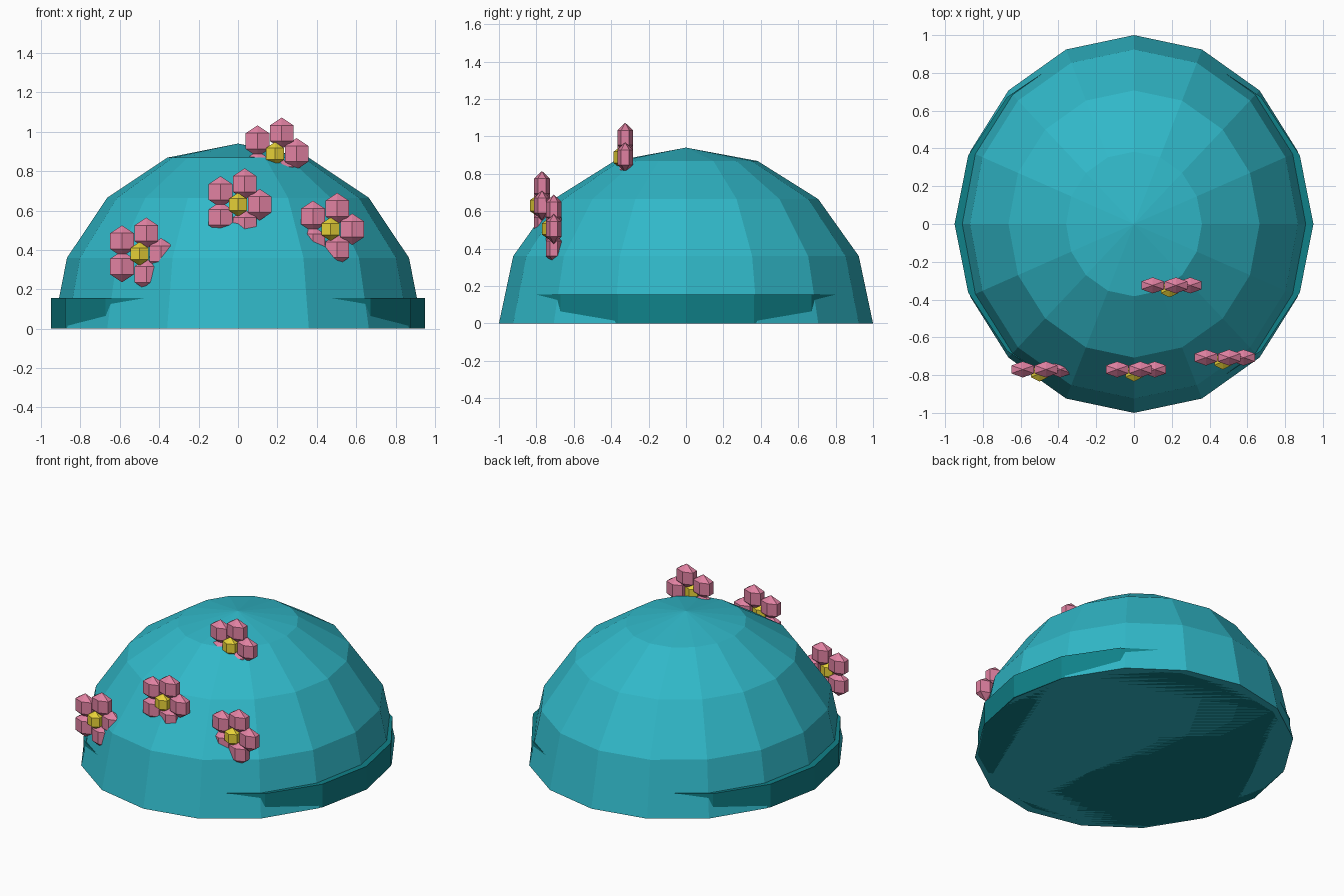
import bpy, bmesh, math
from mathutils import Matrix

if "Cube" in bpy.data.objects:
    bpy.data.objects.remove(bpy.data.objects["Cube"])


def material(name, rgb):
    m = bpy.data.materials.new(name)
    m.diffuse_color = (*rgb, 1)
    m.use_nodes = True
    m.node_tree.nodes["Principled BSDF"].inputs["Base Color"].default_value = m.diffuse_color
    return m


TEAL = material("teal", (0.03, 0.48, 0.58))
DARK = material("dark_teal", (0.005, 0.22, 0.25))
PINK = material("pink", (0.75, 0.22, 0.36))
YELLOW = material("yellow", (0.80, 0.64, 0.04))


def make(name, bm, mat, location=(0, 0, 0)):
    bmesh.ops.recalc_face_normals(bm, faces=bm.faces)
    mesh = bpy.data.meshes.new(name)
    bm.to_mesh(mesh)
    bm.free()
    mesh.materials.append(mat)
    ob = bpy.data.objects.new(name, mesh)
    ob.location = location
    bpy.context.collection.objects.link(ob)
    return ob


def ball(segments, rings, scale):
    bm = bmesh.new()
    bmesh.ops.create_uvsphere(bm, u_segments=segments, v_segments=rings, radius=1,
                              matrix=Matrix.Diagonal((*scale, 1)))
    return bm


# Dome: upper half of a faceted ellipsoid, closed underneath
bm = ball(16, 8, (0.94, 1.0, 0.94))
bmesh.ops.delete(bm, geom=[v for v in bm.verts if v.co.z < -0.01], context='VERTS')
bmesh.ops.holes_fill(bm, edges=[e for e in bm.edges if e.is_boundary], sides=0)
make("dome", bm, TEAL)

# Round band that breaks through the dome on the left and right
bm = bmesh.new()
bmesh.ops.create_cone(bm, cap_ends=True, segments=16, radius1=0.95, radius2=0.95,
                      depth=0.155, matrix=Matrix.Translation((0, 0, 0.0775)))
make("base_band", bm, DARK)

# Flowers: five flattened petals around a yellow centre, all facing the front
FLOWERS = [(0, -0.77, 0.63), (-0.5, -0.77, 0.38), (0.47, -0.707, 0.505), (0.188, -0.325, 0.888)]
for n, (x, y, z) in enumerate(FLOWERS, 1):
    for k in range(5):
        a = math.tau * k / 5
        make(f"flower_{n}_petal_{k + 1}", ball(6, 3, (0.08, 0.049, 0.08)), PINK,
             (x + 0.11 * math.cos(a), y, z + 0.11 * math.sin(a)))
    make(f"flower_{n}_centre", ball(6, 3, (0.06, 0.05, 0.06)), YELLOW, (x, y - 0.02, z))
